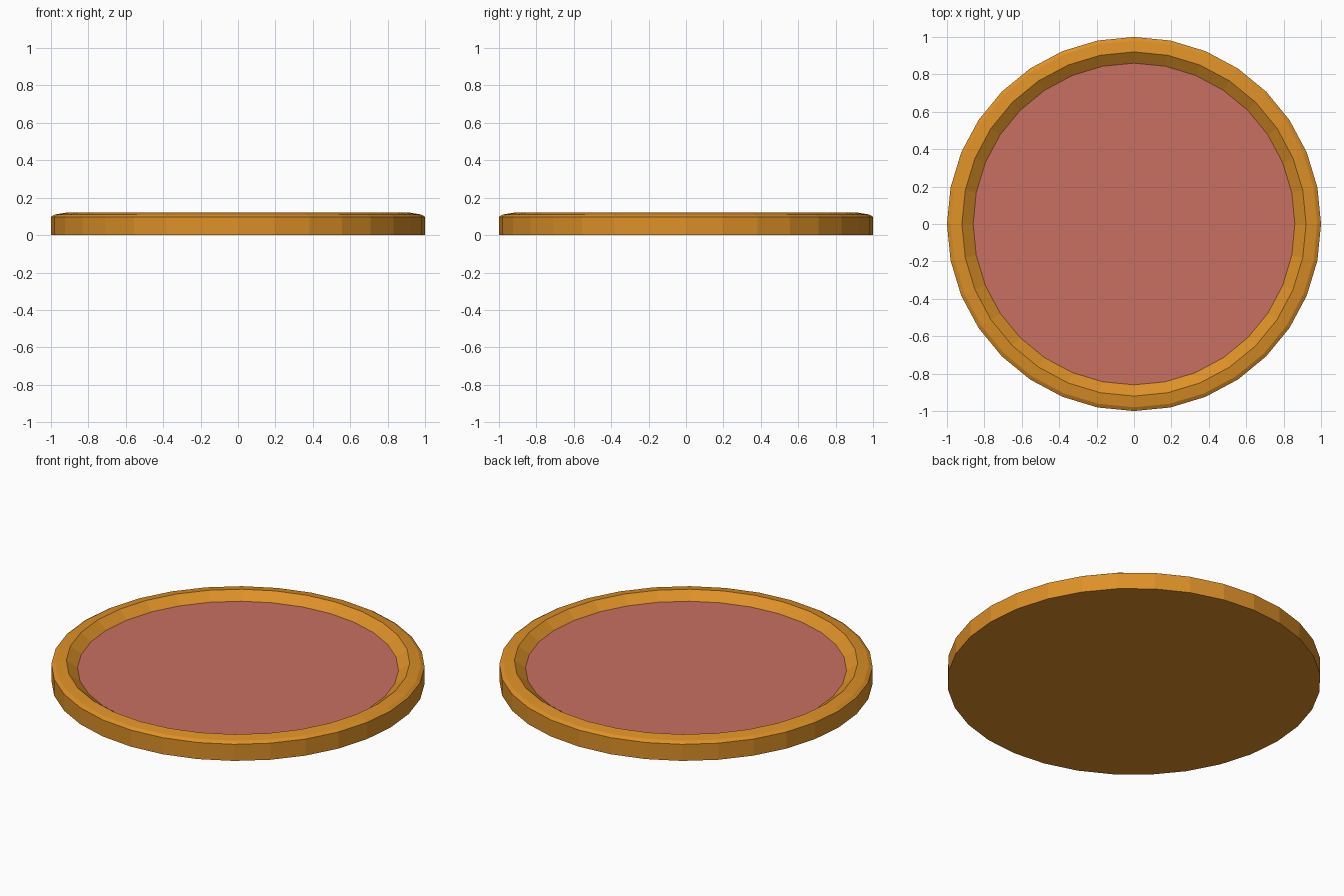
import bpy
import bmesh
from math import cos, sin, pi

if "Cube" in bpy.data.objects:
    bpy.data.objects.remove(bpy.data.objects["Cube"])

SIDES = 32


def material(name, color):
    m = bpy.data.materials.new(name)
    m.diffuse_color = (*color, 1)
    m.use_nodes = True
    m.node_tree.nodes["Principled BSDF"].inputs["Base Color"].default_value = m.diffuse_color
    return m


def lathe(name, profile, mat, cap_first=False, cap_last=False):
    """Flat-faced revolve of (radius, height) points around z."""
    bm = bmesh.new()
    rings = [[bm.verts.new((r * cos(2 * pi * i / SIDES), r * sin(2 * pi * i / SIDES), z))
              for i in range(SIDES)] for r, z in profile]
    for a, b in zip(rings, rings[1:]):
        for i in range(SIDES):
            j = (i + 1) % SIDES
            bm.faces.new((a[i], a[j], b[j], b[i]))
    if cap_first:
        bm.faces.new(rings[0][::-1])
    if cap_last:
        bm.faces.new(rings[-1])
    mesh = bpy.data.meshes.new(name)
    bm.to_mesh(mesh)
    bm.free()
    mesh.materials.append(mat)
    obj = bpy.data.objects.new(name, mesh)
    bpy.context.collection.objects.link(obj)
    return obj


crust = material("golden", (0.72, 0.28, 0.02))
topping = material("pink", (0.58, 0.16, 0.12))

# Dish: flat base, upright side, softly bevelled lip, sloped inner wall
lathe("dish", [(1, 0), (1, 0.098), (0.98, 0.110), (0.92, 0.12), (0.86, 0.077)],
      crust, cap_first=True)

# Coloured floor inside the lip
lathe("inner_floor", [(0.86, 0.077)], topping, cap_last=True)
